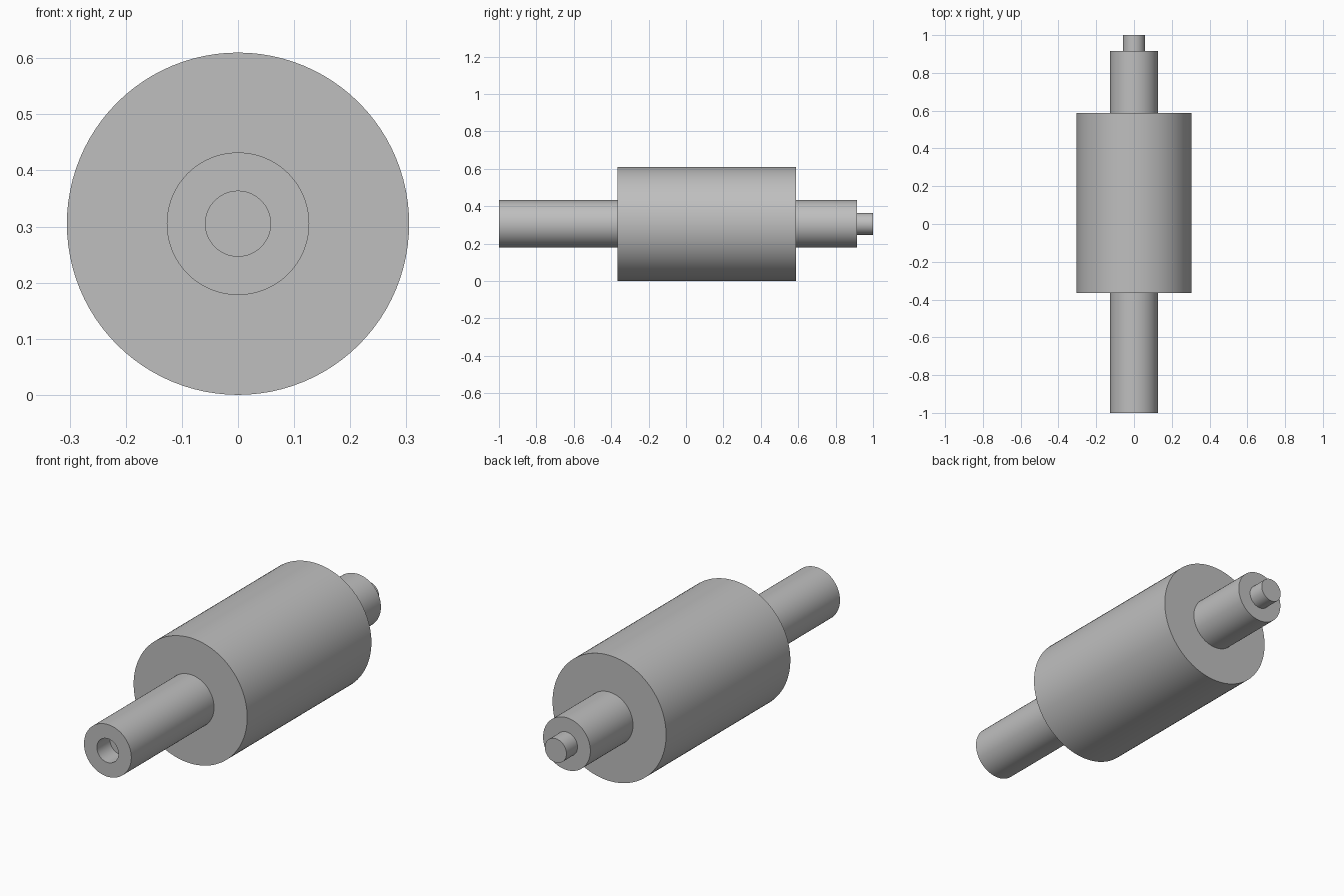
import bpy, bmesh, math
from mathutils import Matrix, Vector

if "Cube" in bpy.data.objects:
    bpy.data.objects.remove(bpy.data.objects["Cube"])

SIDES = 96
R_DRUM, R_SHAFT, R_PIN = 0.305, 0.127, 0.058

steel = bpy.data.materials.new("grey_steel")
steel.diffuse_color = (0.52, 0.52, 0.52, 1)
steel.use_nodes = True
steel.node_tree.nodes["Principled BSDF"].inputs["Base Color"].default_value = steel.diffuse_color


def lathe(name, profile):
    """Revolve (radius, y) points around the lengthwise axis, resting on z = 0."""
    bm = bmesh.new()
    verts = [bm.verts.new((r, y, 0)) for r, y in profile]
    edges = [bm.edges.new(pair) for pair in zip(verts, verts[1:])]
    bmesh.ops.spin(bm, geom=verts + edges, cent=(0, 0, 0), axis=(0, 1, 0),
                   angle=math.tau, steps=SIDES)
    bmesh.ops.remove_doubles(bm, verts=bm.verts, dist=1e-5)
    bmesh.ops.dissolve_degenerate(bm, edges=bm.edges, dist=1e-5)
    bmesh.ops.recalc_face_normals(bm, faces=bm.faces)
    bmesh.ops.transform(bm, matrix=Matrix.Translation(Vector((0, 0, R_DRUM))),
                        verts=bm.verts)
    mesh = bpy.data.meshes.new(name)
    bm.to_mesh(mesh)
    bm.free()
    obj = bpy.data.objects.new(name, mesh)
    bpy.context.collection.objects.link(obj)
    mesh.materials.append(steel)
    bpy.ops.object.select_all(action='DESELECT')
    obj.select_set(True)
    bpy.context.view_layer.objects.active = obj
    bpy.ops.object.shade_smooth_by_angle(angle=math.radians(30))
    return obj


# One turned solid: blind socket, front shaft, drum, rear shaft, end pin
lathe("stepped_roller", [
    (0, -0.90), (R_PIN, -0.90), (R_PIN, -1.0),
    (R_SHAFT, -1.0), (R_SHAFT, -0.365),
    (R_DRUM, -0.365), (R_DRUM, 0.588),
    (R_SHAFT, 0.588), (R_SHAFT, 0.915),
    (R_PIN, 0.915), (R_PIN, 1.0), (0, 1.0),
])
